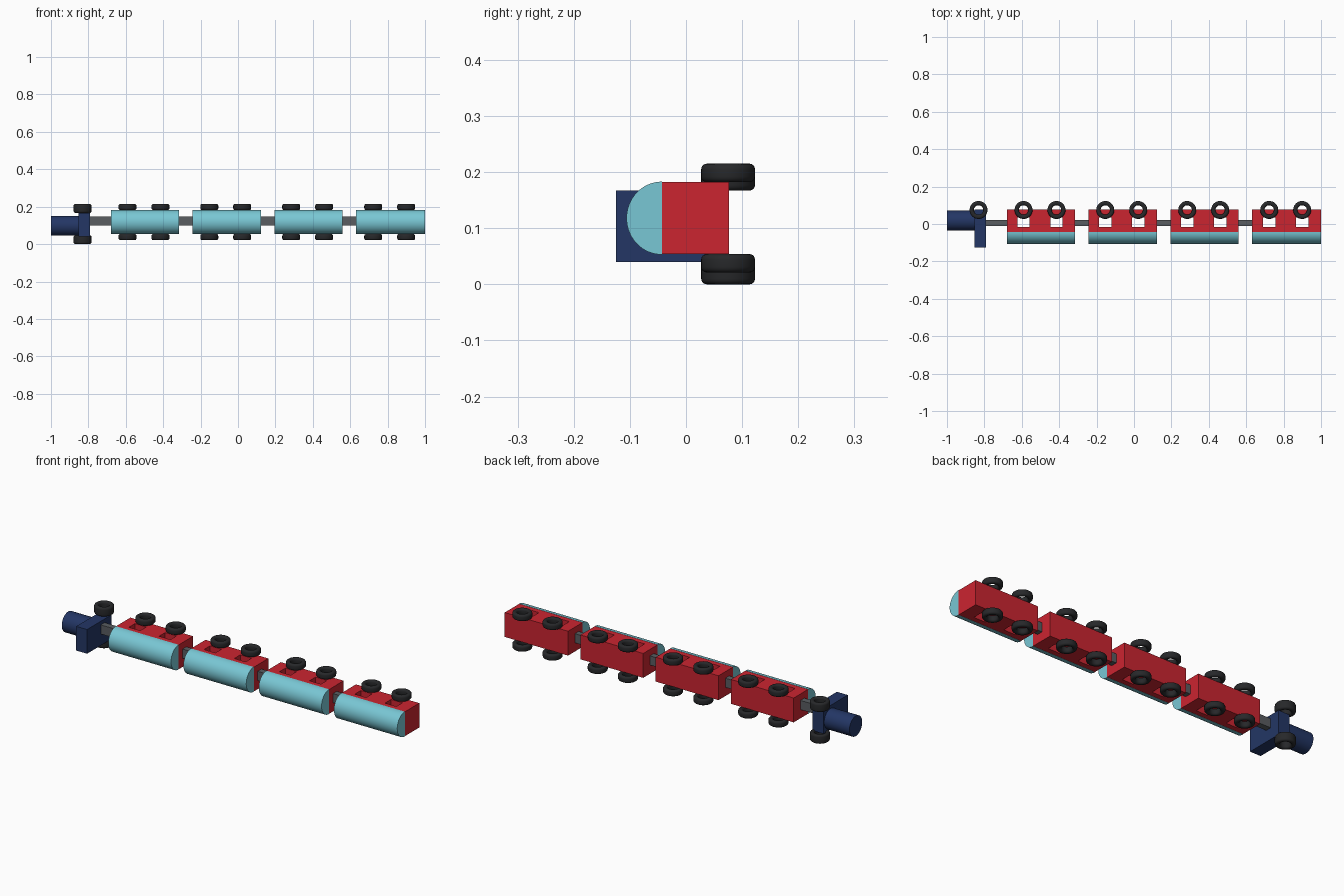
import bpy, bmesh, math
from mathutils import Matrix

if "Cube" in bpy.data.objects:
    bpy.data.objects.remove(bpy.data.objects["Cube"])


def material(name, rgb):
    m = bpy.data.materials.new(name)
    m.diffuse_color = (*rgb, 1)
    m.use_nodes = True
    m.node_tree.nodes["Principled BSDF"].inputs["Base Color"].default_value = m.diffuse_color
    return m


RED = material("red", (0.60, 0.018, 0.03))
TEAL = material("teal", (0.19, 0.57, 0.66))
NAVY = material("navy", (0.017, 0.037, 0.13))
BLACK = material("rubber", (0.02, 0.021, 0.023))
STEEL = material("steel", (0.10, 0.11, 0.12))


def finish(name, bm, mat, smooth=False):
    bmesh.ops.recalc_face_normals(bm, faces=bm.faces)
    me = bpy.data.meshes.new(name)
    bm.to_mesh(me)
    bm.free()
    me.materials.append(mat)
    ob = bpy.data.objects.new(name, me)
    bpy.context.collection.objects.link(ob)
    bpy.ops.object.select_all(action='DESELECT')
    ob.select_set(True)
    bpy.context.view_layer.objects.active = ob
    if smooth:
        bpy.ops.object.shade_smooth_by_angle(angle=math.radians(35))
    return ob


def box(name, x, y, z, mat):
    bm = bmesh.new()
    bmesh.ops.create_cube(bm, size=1)
    for v in bm.verts:
        for i, (lo, hi) in enumerate((x, y, z)):
            v.co[i] = lo if v.co[i] < 0 else hi
    return finish(name, bm, mat)


def tyre(name, x, z0, z1):
    # rounded rectangular section revolved about the axle (z)
    r0, r1, h, c = 0.025, 0.048, (z1 - z0) / 2, 0.010
    bm = bmesh.new()
    pts = []
    for cx, cz, start in ((r1 - c, h - c, 0), (r0 + c, h - c, 90),
                          (r0 + c, c - h, 180), (r1 - c, c - h, 270)):
        for k in range(5):
            a = math.radians(start + 22.5 * k)
            pts.append((cx + c * math.cos(a), 0, cz + c * math.sin(a)))
    vs = [bm.verts.new(p) for p in pts]
    es = [bm.edges.new((vs[i], vs[(i + 1) % len(vs)])) for i in range(len(vs))]
    bmesh.ops.spin(bm, geom=vs + es, cent=(0, 0, 0), axis=(0, 0, 1),
                   angle=2 * math.pi, steps=40, use_merge=True)
    bmesh.ops.remove_doubles(bm, verts=bm.verts, dist=1e-5)
    bmesh.ops.translate(bm, verts=bm.verts, vec=(x, 0.075, (z0 + z1) / 2))
    return finish(name, bm, BLACK, True)


def roof(name, x0, x1):
    # half cylinder along x, bulging towards -y
    bm = bmesh.new()
    vs = []
    for k in range(33):
        a = math.pi * k / 32
        vs.append(bm.verts.new((x0, -0.043 - 0.063 * math.sin(a),
                                0.118 + 0.065 * math.cos(a))))
    f = bm.faces.new(vs)
    ext = bmesh.ops.extrude_face_region(bm, geom=[f])
    bmesh.ops.translate(bm, vec=(x1 - x0, 0, 0),
                        verts=[g for g in ext["geom"] if isinstance(g, bmesh.types.BMVert)])
    return finish(name, bm, TEAL, True)


# carriages: body with windows cut right through, roof, four wheels
cars = ((-0.68, -0.315), (-0.243, 0.122), (0.195, 0.56), (0.632, 1.0))
for n, (x0, x1) in enumerate(cars, 1):
    body = box(f"carriage_body_{n}", (x0, x1), (-0.043, 0.077), (0.054, 0.182), RED)
    mid = (x0 + x1) / 2 - 0.005
    for side, s in (("front", -1), ("rear", 1)):
        x = mid + s * 0.088
        cutter = box("window_cutter", (x - 0.033, x + 0.033), (-0.016, 0.034), (0, 0.3), RED)
        cutter.hide_render = True
        bpy.context.view_layer.objects.active = body
        mod = body.modifiers.new("window", 'BOOLEAN')
        mod.operation, mod.solver, mod.object = 'DIFFERENCE', 'EXACT', cutter
        bpy.ops.object.modifier_apply(modifier=mod.name)
        bpy.data.objects.remove(cutter)
        tyre(f"carriage_{n}_{side}_wheel_left", x, 0.021, 0.054)
        tyre(f"carriage_{n}_{side}_wheel_right", x, 0.182, 0.215)
    roof(f"carriage_roof_{n}", x0, x1)

# couplings between vehicles
ends = [-0.79] + [c[1] for c in cars[:-1]]
for n, (a, car) in enumerate(zip(ends, cars), 1):
    box(f"coupling_{n}", (a, car[0]), (-0.011, 0.021), (0.10, 0.148), STEEL)

# engine: cab, boiler and wheel pair
box("engine_cab", (-0.853, -0.79), (-0.125, 0.077), (0.04, 0.167), NAVY)
bm = bmesh.new()
bmesh.ops.create_cone(bm, cap_ends=True, segments=48, radius1=0.053, radius2=0.053, depth=0.15,
                      matrix=Matrix.Translation((-0.925, 0.018, 0.098))
                      @ Matrix.Rotation(math.pi / 2, 4, 'Y'))
finish("engine_boiler", bm, NAVY, True)
tyre("engine_wheel_left", -0.831, 0.0, 0.047)
tyre("engine_wheel_right", -0.831, 0.167, 0.214)
